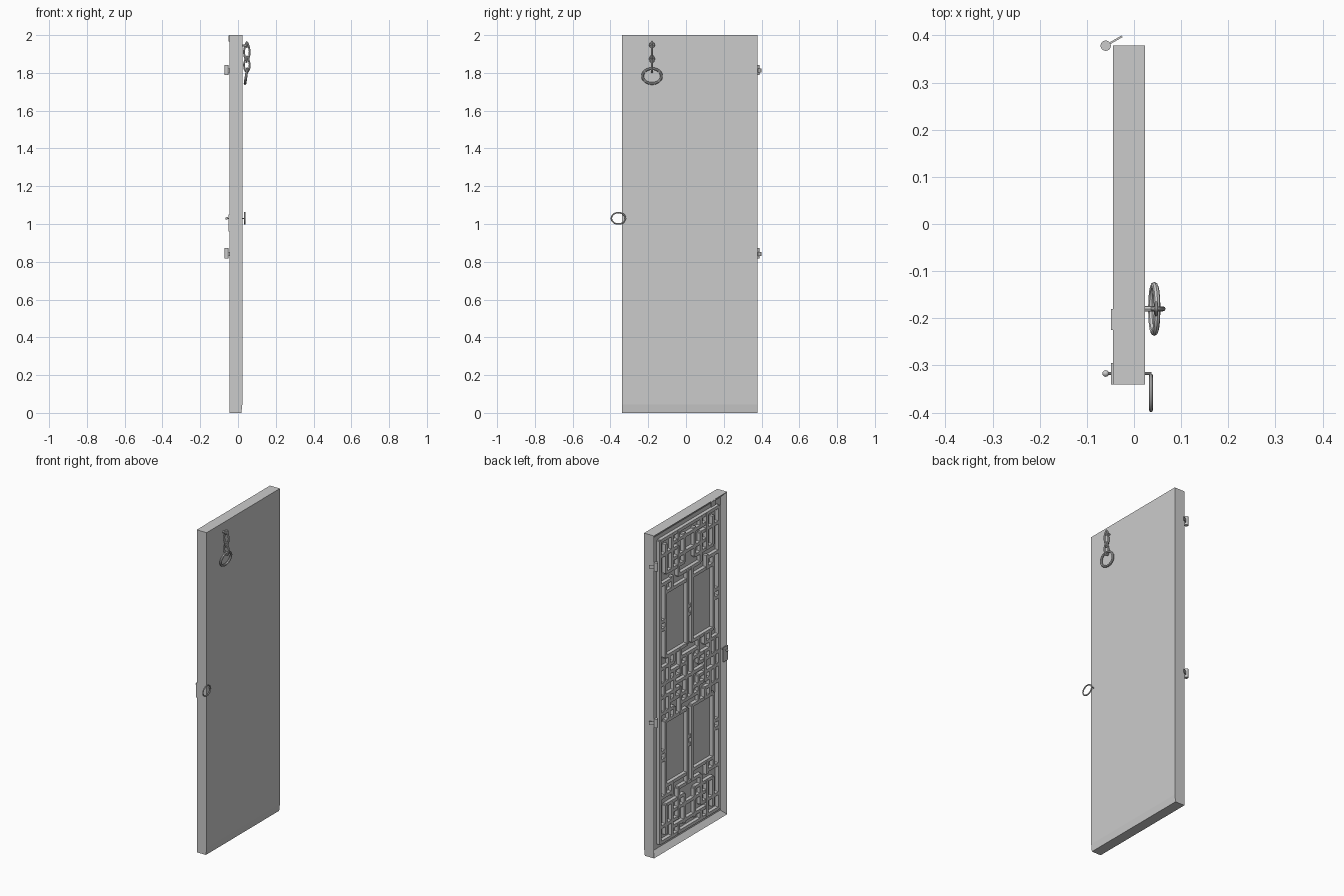
import bpy, bmesh, math
from mathutils import Vector, Matrix

if "Cube" in bpy.data.objects:
    bpy.data.objects.remove(bpy.data.objects["Cube"], do_unlink=True)

grey = bpy.data.materials.new("plain grey")
grey.use_nodes = True
grey.diffuse_color = (0.6, 0.6, 0.6, 1)
grey.node_tree.nodes["Principled BSDF"].inputs["Base Color"].default_value = grey.diffuse_color

BACK, FRONT = -0.045, 0.023          # lattice side and plain side of the leaf
Y0, Y1, MID = -0.34, 0.378, 0.019    # closing edge, hinge edge, centre line


def finish(name, bm, smooth=False):
    bmesh.ops.recalc_face_normals(bm, faces=bm.faces)
    mesh = bpy.data.meshes.new(name)
    bm.to_mesh(mesh)
    bm.free()
    mesh.materials.append(grey)
    obj = bpy.data.objects.new(name, mesh)
    bpy.context.collection.objects.link(obj)
    if smooth:
        bpy.ops.object.select_all(action="DESELECT")
        obj.select_set(True)
        bpy.context.view_layer.objects.active = obj
        bpy.ops.object.shade_smooth_by_angle()
    return obj


def add_box(bm, low, high):
    low, high = Vector(low), Vector(high)
    matrix = Matrix.Translation((low + high) / 2) @ Matrix.Diagonal((*(high - low), 1))
    bmesh.ops.create_cube(bm, size=1, matrix=matrix)


def box(name, low, high):
    bm = bmesh.new()
    add_box(bm, low, high)
    return finish(name, bm)


def rod(name, a, b, radius, sides=12):
    a, b = Vector(a), Vector(b)
    bm = bmesh.new()
    turn = (b - a).to_track_quat("Z", "Y").to_matrix().to_4x4()
    bmesh.ops.create_cone(bm, cap_ends=True, segments=sides, radius1=radius, radius2=radius,
                          depth=(b - a).length, matrix=Matrix.Translation((a + b) / 2) @ turn)
    return finish(name, bm, True)


def loop(name, centre, wide, tall, thick, facing="X", tilt=0, point=0):
    """Closed oval of round bar; point narrows its upper half."""
    bm = bmesh.new()
    n, m = 32, 8
    rows = []
    for i in range(n):
        a = math.tau * i / n
        narrow = 1 - point * max(0, math.sin(a))
        mid = Vector((0, wide * math.cos(a) * narrow, tall * math.sin(a)))
        out = Vector((0, math.cos(a) / wide, math.sin(a) / tall)).normalized()
        rows.append([bm.verts.new(mid + thick * (out * math.cos(b) + Vector((math.sin(b), 0, 0))))
                     for b in (math.tau * j / m for j in range(m))])
    for i in range(n):
        for j in range(m):
            r, s, k = rows[i], rows[(i + 1) % n], (j + 1) % m
            bm.faces.new((r[j], s[j], s[k], r[k]))
    turn = Matrix.Rotation(tilt, 4, "Y")
    if facing == "Y":
        turn = turn @ Matrix.Rotation(math.pi / 2, 4, "Z")
    bm.transform(Matrix.Translation(centre) @ turn)
    return finish(name, bm, True)


# Door leaf: tapered foot profile, with a sunken panel on the lattice side
bm = bmesh.new()
profile = [(BACK, 0), (0.018, 0), (FRONT, 0.045), (FRONT, 2), (BACK, 2)]
base = bm.faces.new([bm.verts.new((x, Y0, z)) for x, z in profile])
grown = bmesh.ops.extrude_face_region(bm, geom=[base])["geom"]
bmesh.ops.translate(bm, vec=(0, Y1 - Y0, 0), verts=[v for v in grown if isinstance(v, bmesh.types.BMVert)])
bmesh.ops.recalc_face_normals(bm, faces=bm.faces)
panel = min(bm.faces, key=lambda f: f.calc_center_median().x)
bmesh.ops.inset_individual(bm, faces=[panel], thickness=0.042)
bmesh.ops.translate(bm, vec=(0.027, 0, 0), verts=panel.verts)
finish("door_leaf", bm)

# Lattice: bars of one quarter, mirrored sideways and up and down
# upright bars: (offset from centre, lower z, upper z)
uprights = [(0.288, 1.0, 1.94), (0.235, 1.2, 1.66), (0.022, 1.2, 1.66),
            (0.05, 1.72, 1.9), (0.11, 1.66, 1.84), (0.11, 1.88, 1.94), (0.17, 1.72, 1.94),
            (0.23, 1.72, 1.9), (0.17, 1.6, 1.68),
            (0.03, 1.0, 1.14), (0.09, 1.04, 1.2), (0.15, 1.0, 1.1), (0.15, 1.14, 1.2),
            (0.2, 1.04, 1.2), (0.245, 1.0, 1.14)]
# level bars: (z, inner offset, outer offset)
levels = [(1.935, 0, 0.288), (1.88, 0, 0.17), (1.84, 0.11, 0.288), (1.78, 0, 0.17),
          (1.72, 0.05, 0.23), (1.66, 0, 0.11), (1.66, 0.17, 0.288), (1.6, 0.022, 0.235),
          (1.2, 0.022, 0.235), (1.14, 0, 0.09), (1.14, 0.15, 0.288), (1.09, 0.03, 0.2),
          (1.04, 0.09, 0.288), (1.0, 0, 0.15),
          (1.43, 0.235, 0.288), (1.38, 0.235, 0.288), (1.43, 0, 0.022), (1.38, 0, 0.022)]
HALF = 0.01
bm = bmesh.new()
for side in (1, -1):
    for flip in (1, -1):
        def height(z):
            return 1 + flip * (z - 1)

        def bar(v0, v1, z0, z1, face):
            ys = sorted((MID + side * v0, MID + side * v1))
            zs = sorted((height(z0), height(z1)))
            add_box(bm, (face, ys[0], zs[0]), (-0.016, ys[1], zs[1]))

        for v, z0, z1 in uprights:
            bar(v - HALF, v + HALF, z0, z1, -0.041)
        for z, v0, v1 in levels:
            bar(v0, v1, z - HALF, z + HALF, -0.04)
finish("lattice", bm)

# Hanging ring on two chain links
KY = -0.18
rod("chain_staple", (FRONT - 0.005, KY, 1.945), (0.05, KY, 1.945), 0.006)
loop("upper_chain_link", (0.047, KY, 1.915), 0.015, 0.046, 0.005, "Y", 0, 0.4)
loop("chain_joint", (0.047, KY, 1.873), 0.011, 0.016, 0.004)
loop("lower_chain_link", (0.047, KY, 1.845), 0.015, 0.04, 0.005, "Y", 0, 0.4)
loop("chain_tip", (0.047, KY, 1.95), 0.012, 0.014, 0.004, "X", 0, 0.5)
loop("hanging_ring", (0.043, KY, 1.783), 0.05, 0.04, 0.007, "X", 0.15)

# Pull ring, spindle and latch plate at the closing edge
HY, HZ = -0.317, 1.03
rod("handle_spindle", (-0.06, HY, HZ), (0.037, HY, HZ), 0.003, 8)
loop("pull_ring", (0.036, -0.358, HZ), 0.037, 0.03, 0.004)
bm = bmesh.new()
bmesh.ops.create_uvsphere(bm, u_segments=12, v_segments=8, radius=0.007,
                          matrix=Matrix.Translation((-0.06, HY, HZ)))
finish("latch_knob", bm, True)
box("latch_plate", (-0.049, Y0, 0.96), (BACK + 0.002, -0.295, 1.05))
box("top_plate", (-0.049, -0.225, 1.965), (BACK + 0.002, -0.18, 1.998))

# Hinges
for label, z in (("lower", 0.845), ("upper", 1.815)):
    rod(label + "_hinge_barrel", (-0.06, Y1, z - 0.027), (-0.06, Y1, z + 0.027), 0.011, 16)
    bm = bmesh.new()
    add_box(bm, (0, -0.002, -0.011), (0.04, 0.002, 0.011))
    bm.transform(Matrix.Translation((-0.06, Y1, z - 0.003)) @ Matrix.Rotation(math.radians(30), 4, "Z"))
    finish(label + "_hinge_arm", bm)
